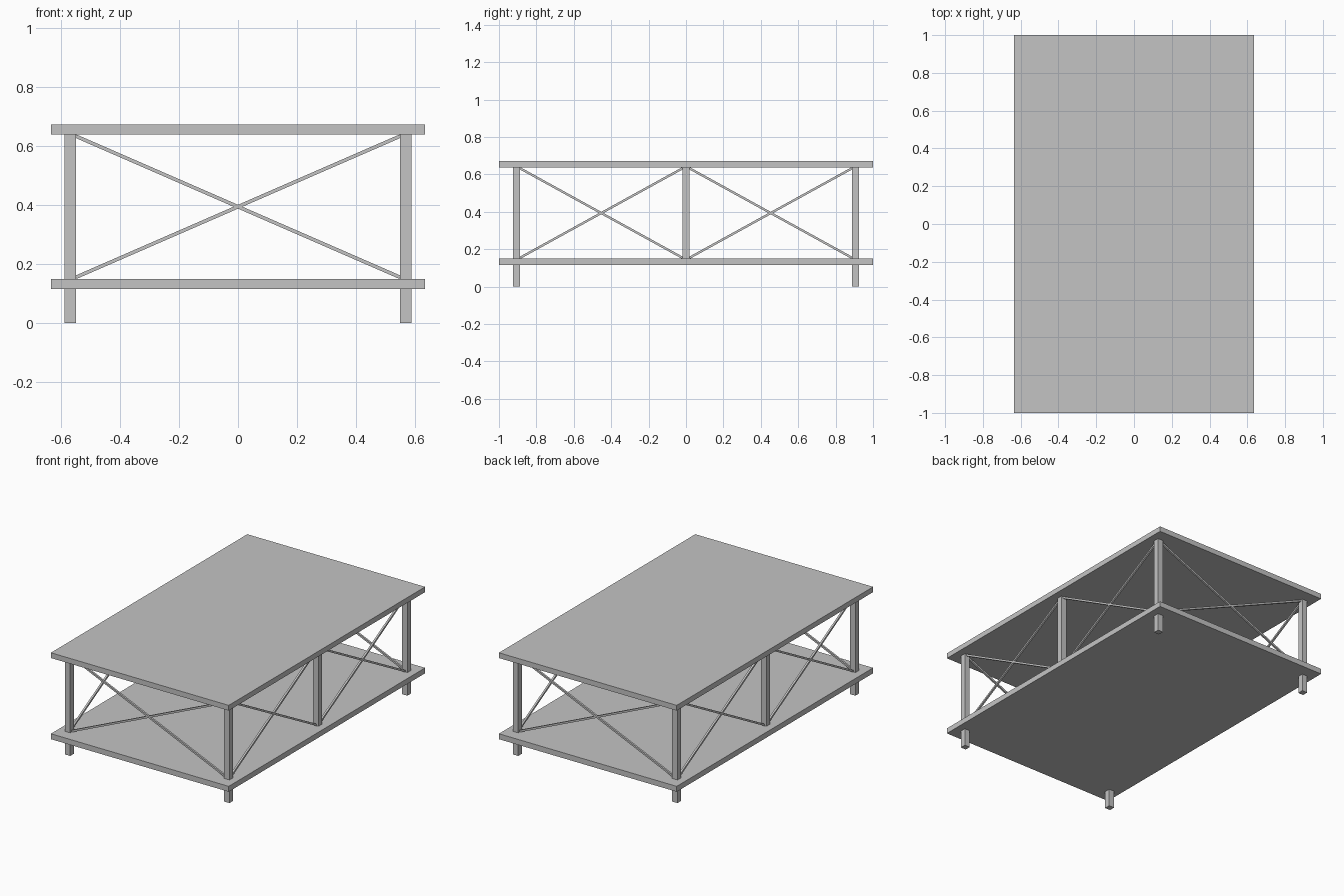
import bpy
from mathutils import Vector

if "Cube" in bpy.data.objects:
    bpy.data.objects.remove(bpy.data.objects["Cube"])

grey = bpy.data.materials.new("light_grey")
grey.use_nodes = True
grey.diffuse_color = (0.55, 0.55, 0.55, 1)
grey.node_tree.nodes["Principled BSDF"].inputs["Base Color"].default_value = (0.55, 0.55, 0.55, 1)

POST_X, POST_Y, POST_W = 0.568, 0.906, 0.038
SHELF_BOTTOM, SHELF_TOP = 0.114, 0.149
TOP_BOTTOM, TOP_TOP = 0.637, 0.671
BRACE = 0.012


def box(name, size, location):
    bpy.ops.mesh.primitive_cube_add(size=1, location=location)
    ob = bpy.context.object
    ob.name = name
    ob.scale = size
    ob.data.materials.append(grey)
    return ob


def brace(name, start, end):
    """Square bar running between two points."""
    start, end = Vector(start), Vector(end)
    span = end - start
    ob = box(name, (BRACE, BRACE, span.length), (start + end) / 2)
    # keep the bar's flat side parallel to the frame it braces
    side = Vector((0, 1, 0)) if abs(span.x) > abs(span.y) else Vector((1, 0, 0))
    z = span.normalized()
    x = side.cross(z)
    ob.rotation_mode = "QUATERNION"
    ob.rotation_quaternion = z.to_track_quat("Z", "Y") if x.length == 0 else basis(x, side, z)


def basis(x, y, z):
    from mathutils import Matrix
    return Matrix((x, y, z)).transposed().to_quaternion()


def cross(name, a, b):
    """Two crossing braces filling the opening between two posts."""
    low, high = SHELF_TOP + 0.005, TOP_BOTTOM - 0.005
    brace(name + "_rising", (*a, low), (*b, high))
    brace(name + "_falling", (*a, high), (*b, low))


# Shelves
for name, low, high in (("lower_shelf", SHELF_BOTTOM, SHELF_TOP), ("table_top", TOP_BOTTOM, TOP_TOP)):
    box(name, (1.268, 2, high - low), (0, 0, (low + high) / 2))

# Posts, feet and side braces
half = POST_W / 2
for side, sx in (("left", 1), ("right", -1)):
    x = sx * POST_X
    for end, sy in (("front", -1), ("back", 1)):
        y = sy * POST_Y
        box(f"{end}_{side}_post", (POST_W, POST_W, TOP_BOTTOM - SHELF_TOP), (x, y, (TOP_BOTTOM + SHELF_TOP) / 2))
        box(f"{end}_{side}_foot", (POST_W, POST_W, SHELF_BOTTOM), (x, y, SHELF_BOTTOM / 2))
        cross(f"{end}_{side}_brace", (x, sy * half), (x, y - sy * half))
    box(f"middle_{side}_post", (POST_W, POST_W, TOP_BOTTOM - SHELF_TOP), (x, 0, (TOP_BOTTOM + SHELF_TOP) / 2))

# End braces
for end, sy in (("front", -1), ("back", 1)):
    cross(f"{end}_brace", (half - POST_X, sy * POST_Y), (POST_X - half, sy * POST_Y))
